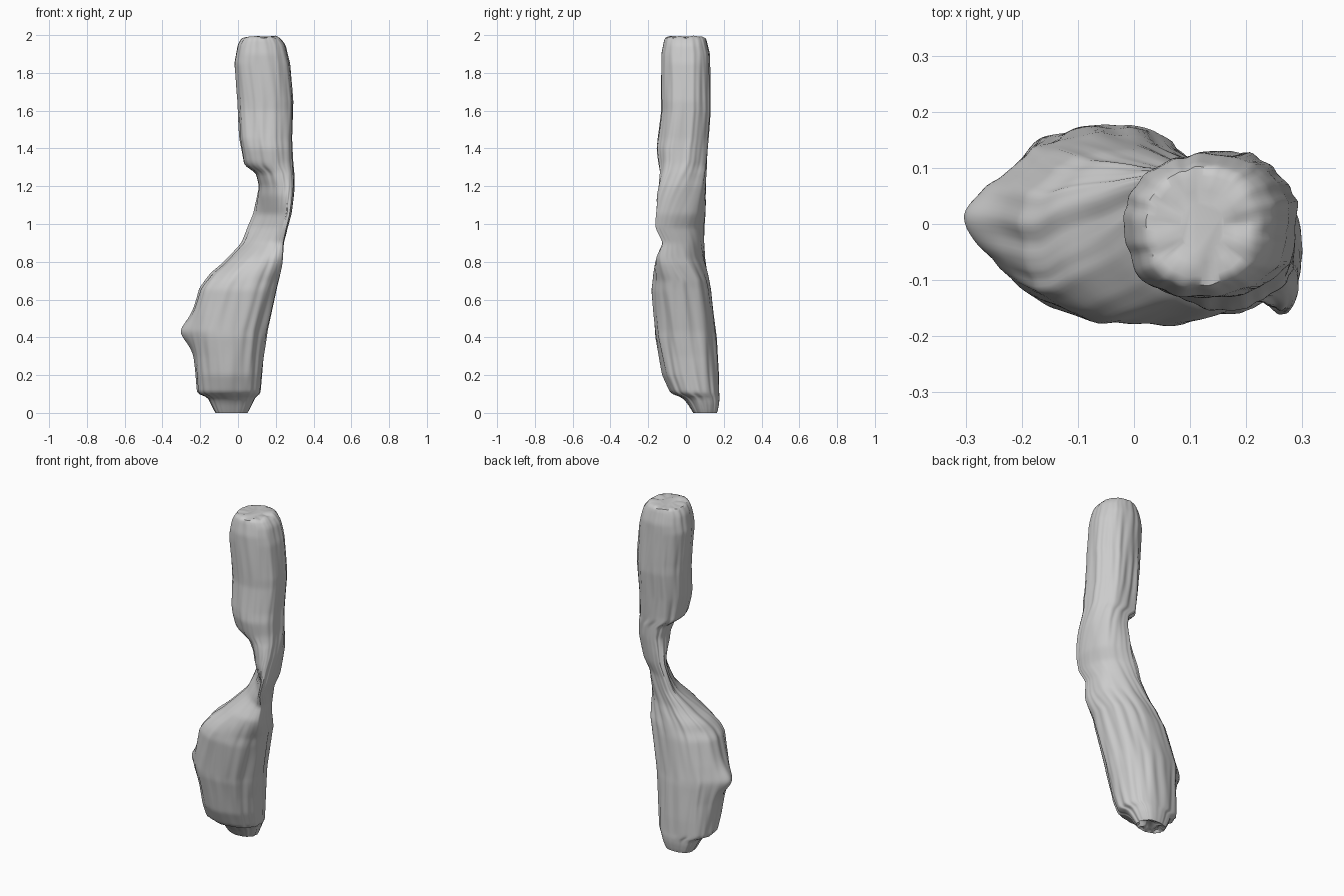
import bpy, bmesh, math
from mathutils import Vector, noise

cube = bpy.data.objects.get("Cube")
if cube:
    bpy.data.objects.remove(cube, do_unlink=True)

# Outline of the shaft: height, low edge, high edge
ACROSS = [(0, -.12, .05), (.05, -.145, .075), (.085, -.16, .09), (.1, -.215, .115),
          (.3, -.235, .135), (.43, -.26, .155), (.52, -.24, .175), (.66, -.2, .205),
          (.74, -.14, .225), (.79, -.08, .235), (.9, .02, .24), (1.05, .08, .275),
          (1.2, .105, .292), (1.27, .09, .292), (1.31, .03, .29), (1.45, .01, .285),
          (1.65, .0, .29), (1.85, -.02, .275), (1.95, 0, .25), (2, .03, .21)]
DEPTH = [(0, .04, .165), (.05, .01, .175), (.085, -.02, .177), (.1, -.075, .175),
         (.2, -.12, .172), (.4, -.16, .16), (.65, -.18, .13), (.82, -.16, .095),
         (.9, -.125, .09), (.98, -.155, .09), (1.15, -.16, .095), (1.28, -.14, .105),
         (1.4, -.155, .115), (1.6, -.13, .13), (1.9, -.13, .125), (2, -.11, .1)]
# Height, phase in degrees (90 is an upright oval, more flattens it along the
# diagonal) and the outward bow of the flattened neck
NECK = [(0, 90, 0), (.7, 93, 0), (.8, 113, .005), (.9, 133, .022), (.98, 147, .04),
        (1.05, 140, .045), (1.15, 122, .03), (1.25, 108, .015), (1.33, 95, .005),
        (1.45, 90, 0), (2, 90, 0)]

SIDES, RINGS, TOP = 120, 160, 1.985


def sample(table, z):
    """Interpolate every column of a table at height z."""
    for a, b in zip(table, table[1:]):
        if z <= b[0]:
            t = (z - a[0]) / (b[0] - a[0])
            return [p + (q - p) * t for p, q in zip(a[1:], b[1:])]
    return table[-1][1:]


def squared(c):
    """Push a cosine outwards a little, giving boxier ovals."""
    return math.copysign(abs(c) ** 0.88, c)


def ring_point(z, angle):
    x0, x1 = sample(ACROSS, z)
    y0, y1 = sample(DEPTH, z)
    phase, bow = sample(NECK, z)
    # Long grooves that drift slowly along the height
    around = Vector((math.cos(angle) * 2.6, math.sin(angle) * 2.6, z * 1.3))
    groove = 1 + 0.05 * noise.noise(around) + 0.06 * noise.noise(around * 2.3)
    u = squared(math.cos(angle)) * groove
    v = squared(math.cos(angle - math.radians(phase))) * groove
    shift = bow * (1 - ((u - v) / 2) ** 2) / math.sqrt(2)
    x = (x0 + x1) / 2 + (x1 - x0) / 2 * u + shift
    y = (y0 + y1) / 2 + (y1 - y0) / 2 * v + shift
    # Small knob on the right of the lower body
    x -= 0.042 * math.exp(-((z - .43) / .07) ** 2 - ((angle - math.pi) / .3) ** 2)
    return Vector((x, y, z))


def bridge(bm, low, high, flip=False):
    for i in range(SIDES):
        j = (i + 1) % SIDES
        quad = (low[i], low[j], high[j], high[i])
        bm.faces.new(quad[::-1] if flip else quad)


def cap(bm, ring, lift, flip):
    """Close an end with shrinking rings so that it reads as a worn, uneven break."""
    outline = [v.co.copy() for v in ring]
    centre = sum(outline, Vector()) / SIDES
    for scale in (.85, .6, .3):
        inner = []
        for co in outline:
            spot = centre.lerp(co, scale)
            spot.z += lift * abs(noise.noise(spot * 14))
            inner.append(bm.verts.new(spot))
        bridge(bm, ring, inner, flip)
        ring = inner
    bm.faces.new(ring[::-1] if flip else ring)


# Shaft body
bm = bmesh.new()
rings = []
for k in range(RINGS + 1):
    z = TOP * k / RINGS
    rings.append([bm.verts.new(ring_point(z, math.tau * i / SIDES)) for i in range(SIDES)])
for low, high in zip(rings, rings[1:]):
    bridge(bm, low, high)
cap(bm, rings[-1], .02, False)
cap(bm, rings[0], .05, True)

# Soften the profile steps
for _ in range(2):
    bmesh.ops.smooth_vert(bm, verts=bm.verts, factor=0.5,
                          use_axis_x=True, use_axis_y=True, use_axis_z=False)
bmesh.ops.recalc_face_normals(bm, faces=bm.faces)
mesh = bpy.data.meshes.new("worn_shaft")
bm.to_mesh(mesh)
bm.free()
shaft = bpy.data.objects.new("worn_shaft", mesh)
bpy.context.collection.objects.link(shaft)

# Plain grey material
grey = bpy.data.materials.new("plain_grey")
grey.use_nodes = True
colour = (0.6, 0.6, 0.6, 1)
grey.diffuse_color = colour
grey.node_tree.nodes["Principled BSDF"].inputs["Base Color"].default_value = colour
mesh.materials.append(grey)

bpy.context.view_layer.objects.active = shaft
shaft.select_set(True)
bpy.ops.object.shade_smooth_by_angle(angle=math.radians(50))
